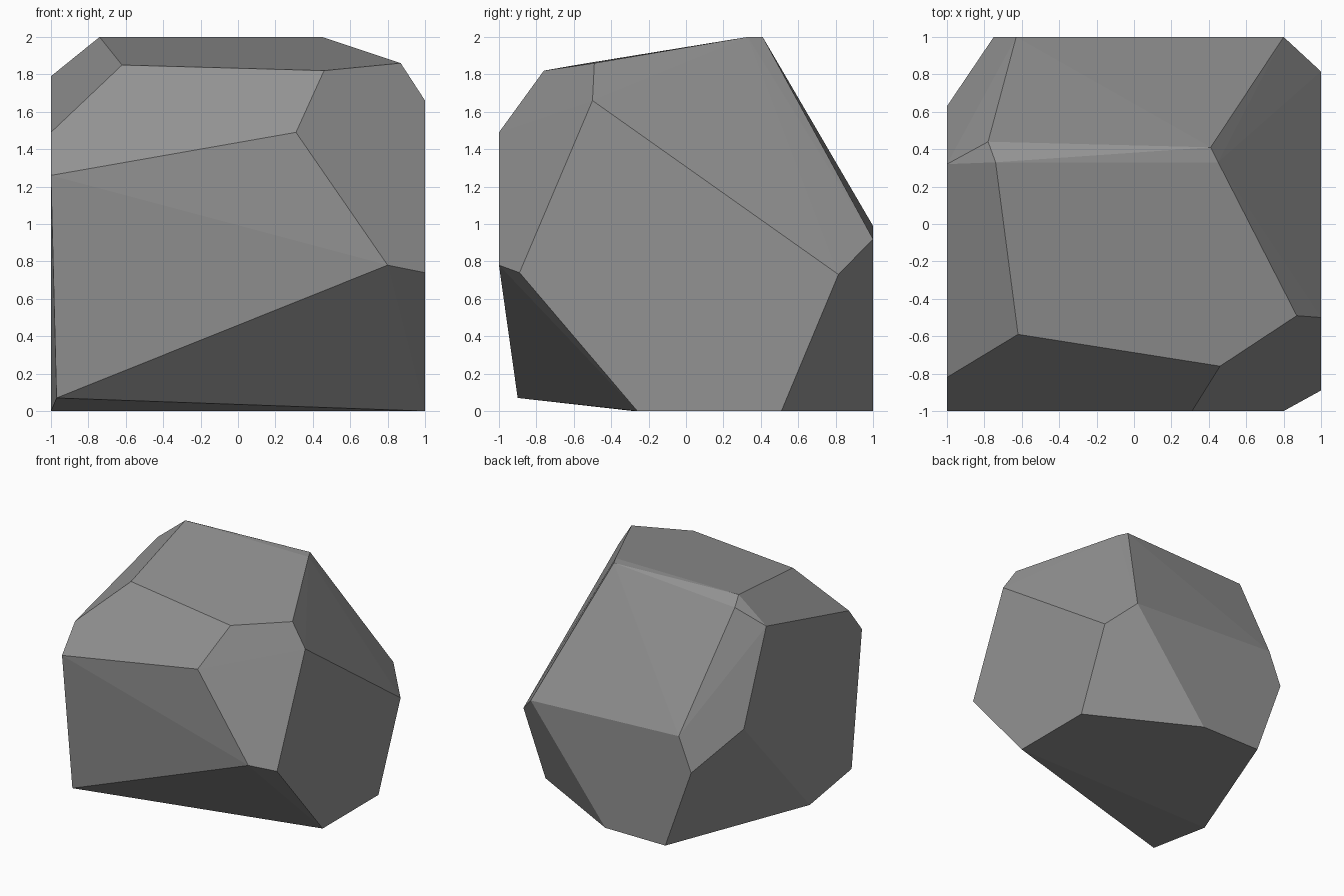
import bpy, bmesh, math

if "Cube" in bpy.data.objects:
    bpy.data.objects.remove(bpy.data.objects["Cube"])

# Corner points of the boulder, grouped by the side they sit on
top = [(-.74, .33, 2), (.45, .33, 2), (.41, .41, 2), (-.78, .44, 1.94),
       (.87, -.49, 1.86), (.46, -.76, 1.82), (-.62, -.59, 1.85)]
front = [(.31, -1, 1.49), (-1, -1, 1.26), (.80, -1, .78), (-.97, -.90, .07)]
right = [(1, -.89, .74), (1, -.50, 1.66), (1, .815, .73)]
back = [(.80, 1, .92), (-.63, 1, .99), (-.75, 1, .70)]
left = [(-1, -.82, 1.49), (-1, .32, 1.79), (-1, .63, 1.01)]
bottom = [(1, -.26, 0), (1, .51, 0), (.08, 1, 0), (-.50, 1, 0), (-1, -.28, 0)]

# Wrap the corners in a convex skin of flat facets
bm = bmesh.new()
for p in top + front + right + back + left + bottom:
    bm.verts.new(p)
hull = bmesh.ops.convex_hull(bm, input=bm.verts[:])
loose = [v for v in bm.verts if not v.link_faces]
bmesh.ops.delete(bm, geom=loose, context='VERTS')
bmesh.ops.dissolve_limit(bm, angle_limit=math.radians(1), verts=bm.verts[:], edges=bm.edges[:])
bmesh.ops.recalc_face_normals(bm, faces=bm.faces[:])

mesh = bpy.data.meshes.new("boulder")
bm.to_mesh(mesh)
bm.free()

# Single stone colour
stone = bpy.data.materials.new("stone grey")
stone.diffuse_color = (.29, .29, .29, 1)
stone.use_nodes = True
stone.node_tree.nodes["Principled BSDF"].inputs["Base Color"].default_value = stone.diffuse_color
mesh.materials.append(stone)
boulder = bpy.data.objects.new("boulder", mesh)
bpy.context.collection.objects.link(boulder)
